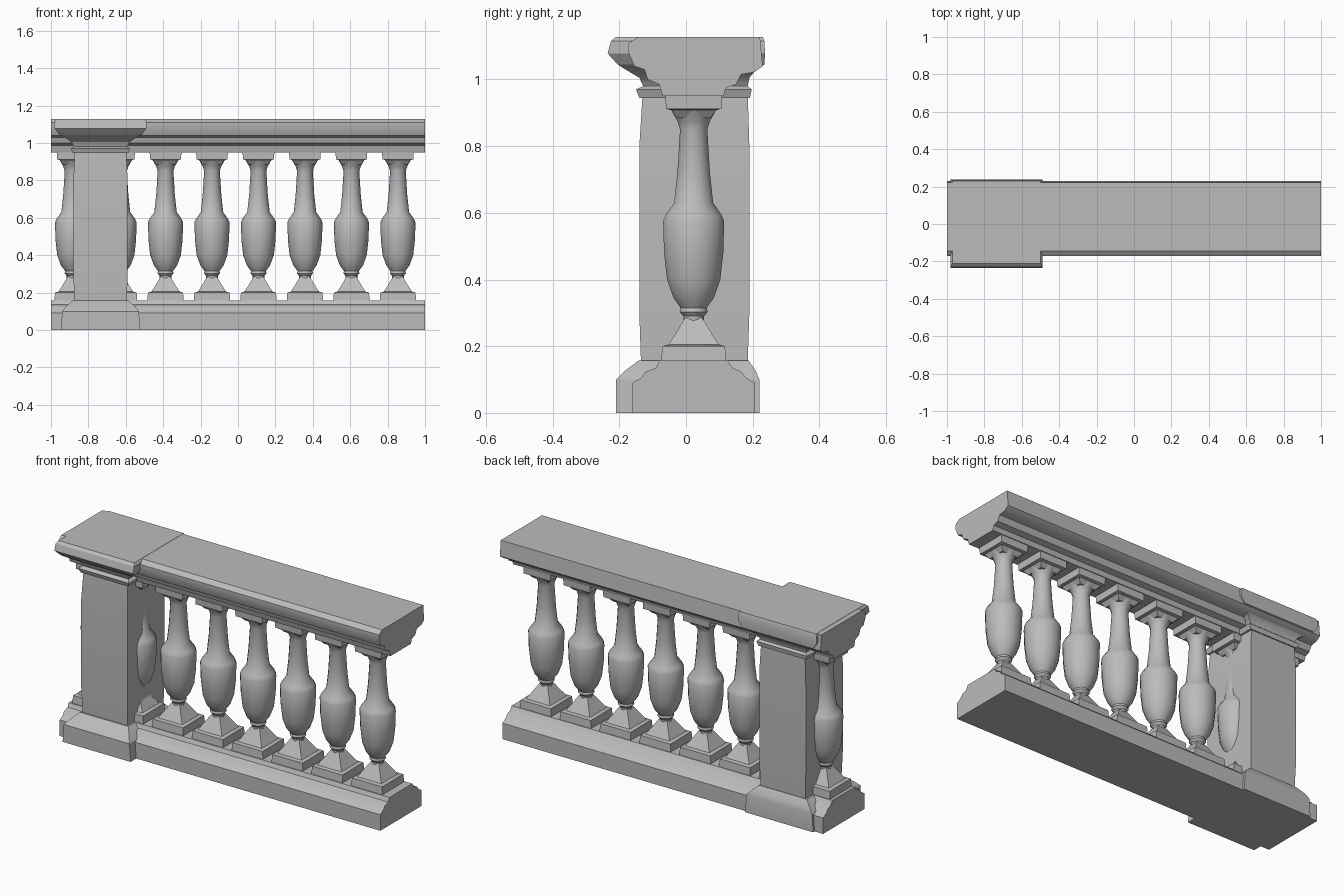
import bpy, bmesh, math

cube = bpy.data.objects.get("Cube")
if cube:
    bpy.data.objects.remove(cube, do_unlink=True)

stone = bpy.data.materials.new("grey_stone")
stone.use_nodes = True
colour = (0.5, 0.5, 0.5, 1)
stone.diffuse_color = colour
stone.node_tree.nodes["Principled BSDF"].inputs["Base Color"].default_value = colour
stone.node_tree.nodes["Principled BSDF"].inputs["Roughness"].default_value = 0.8

MID_Y = 0.023      # centre line of the balusters
PILLAR_X = -0.735


def loft(name, rings, angle=30):
    """Skin equal-sized rings of points and close both ends."""
    bm = bmesh.new()
    rows = [[bm.verts.new(p) for p in ring] for ring in rings]
    for a, b in zip(rows, rows[1:]):
        for i in range(len(a)):
            j = (i + 1) % len(a)
            bm.faces.new((a[i], a[j], b[j], b[i]))
    bm.faces.new(rows[0])
    bm.faces.new(rows[-1])
    bmesh.ops.recalc_face_normals(bm, faces=bm.faces)
    mesh = bpy.data.meshes.new(name)
    bm.to_mesh(mesh)
    bm.free()
    mesh.materials.append(stone)
    obj = bpy.data.objects.new(name, mesh)
    bpy.context.collection.objects.link(obj)
    bpy.ops.object.select_all(action='DESELECT')
    obj.select_set(True)
    bpy.context.view_layer.objects.active = obj
    bpy.ops.object.shade_smooth_by_angle(angle=math.radians(angle))
    return obj


def beam(name, profile):
    """Run a y-z profile along the whole length."""
    return loft(name, [[(x, y, z) for y, z in profile] for x in (-1, 1)])


def stepped_block(name, cx, steps):
    """Stack rectangles given as height, half width, front and back."""
    return loft(name, [[(cx - h, f, z), (cx + h, f, z), (cx + h, b, z), (cx - h, b, z)]
                       for z, h, f, b in steps])


def turned(name, cx, profile, sides=14):
    rings = []
    for z, r in profile:
        rings.append([(cx + r * math.cos(math.tau * i / sides),
                       MID_Y + r * math.sin(math.tau * i / sides), z)
                      for i in range(sides)])
    return loft(name, rings, 35)


# Moulded rails
beam("bottom_rail", [(-0.16, 0), (-0.16, 0.09), (-0.135, 0.105), (-0.12, 0.125),
                     (-0.09, 0.135), (-0.08, 0.157), (0.125, 0.157), (0.14, 0.135),
                     (0.165, 0.125), (0.18, 0.105), (0.207, 0.09), (0.207, 0)])
beam("top_rail", [(-0.07, 0.95), (-0.08, 0.985), (-0.115, 1.0), (-0.125, 1.03),
                  (-0.155, 1.04), (-0.172, 1.08), (-0.172, 1.108), (-0.145, 1.127),
                  (0.222, 1.127), (0.23, 1.04), (0.205, 1.022), (0.165, 1.015),
                  (0.15, 0.985), (0.12, 0.975), (0.112, 0.95)])

# Pillar
stepped_block("pillar_base", PILLAR_X, [
    (0, 0.212, -0.21, 0.22), (0.1, 0.205, -0.21, 0.22),
    (0.125, 0.185, -0.185, 0.21), (0.157, 0.15, -0.142, 0.188)])
stepped_block("pillar_shaft", PILLAR_X, [
    (0.15, 0.14, -0.135, 0.185), (0.3, 0.145, -0.14, 0.19),
    (0.8, 0.145, -0.14, 0.19), (0.96, 0.137, -0.13, 0.185)])
stepped_block("pillar_cap", PILLAR_X, [
    (0.945, 0.148, -0.14, 0.192), (0.97, 0.158, -0.15, 0.197),
    (0.98, 0.142, -0.128, 0.185), (1.005, 0.155, -0.14, 0.19),
    (1.035, 0.2, -0.19, 0.215), (1.045, 0.222, -0.205, 0.235),
    (1.078, 0.245, -0.235, 0.237), (1.115, 0.245, -0.225, 0.235),
    (1.128, 0.235, -0.21, 0.23)])

# Row of balusters, with square blocks above and below
for i in range(8):
    x = 0.855 - i * 0.2485
    stepped_block("baluster_foot", x, [
        (0.15, 0.098, MID_Y - 0.098, MID_Y + 0.098),
        (0.2, 0.094, MID_Y - 0.094, MID_Y + 0.094),
        (0.205, 0.075, MID_Y - 0.075, MID_Y + 0.075),
        (0.24, 0.053, MID_Y - 0.053, MID_Y + 0.053),
        (0.285, 0.026, MID_Y - 0.026, MID_Y + 0.026)])
    turned("baluster_vase", x, [
        (0.26, 0.03), (0.29, 0.032), (0.303, 0.043), (0.315, 0.04), (0.345, 0.062),
        (0.4, 0.082), (0.48, 0.091), (0.575, 0.094), (0.595, 0.085), (0.63, 0.06),
        (0.72, 0.05), (0.85, 0.042), (0.875, 0.05), (0.91, 0.07)])
    stepped_block("baluster_head", x, [
        (0.885, 0.05, MID_Y - 0.05, MID_Y + 0.05),
        (0.908, 0.068, MID_Y - 0.068, MID_Y + 0.068),
        (0.912, 0.083, MID_Y - 0.083, MID_Y + 0.083),
        (0.955, 0.085, MID_Y - 0.085, MID_Y + 0.085)])
